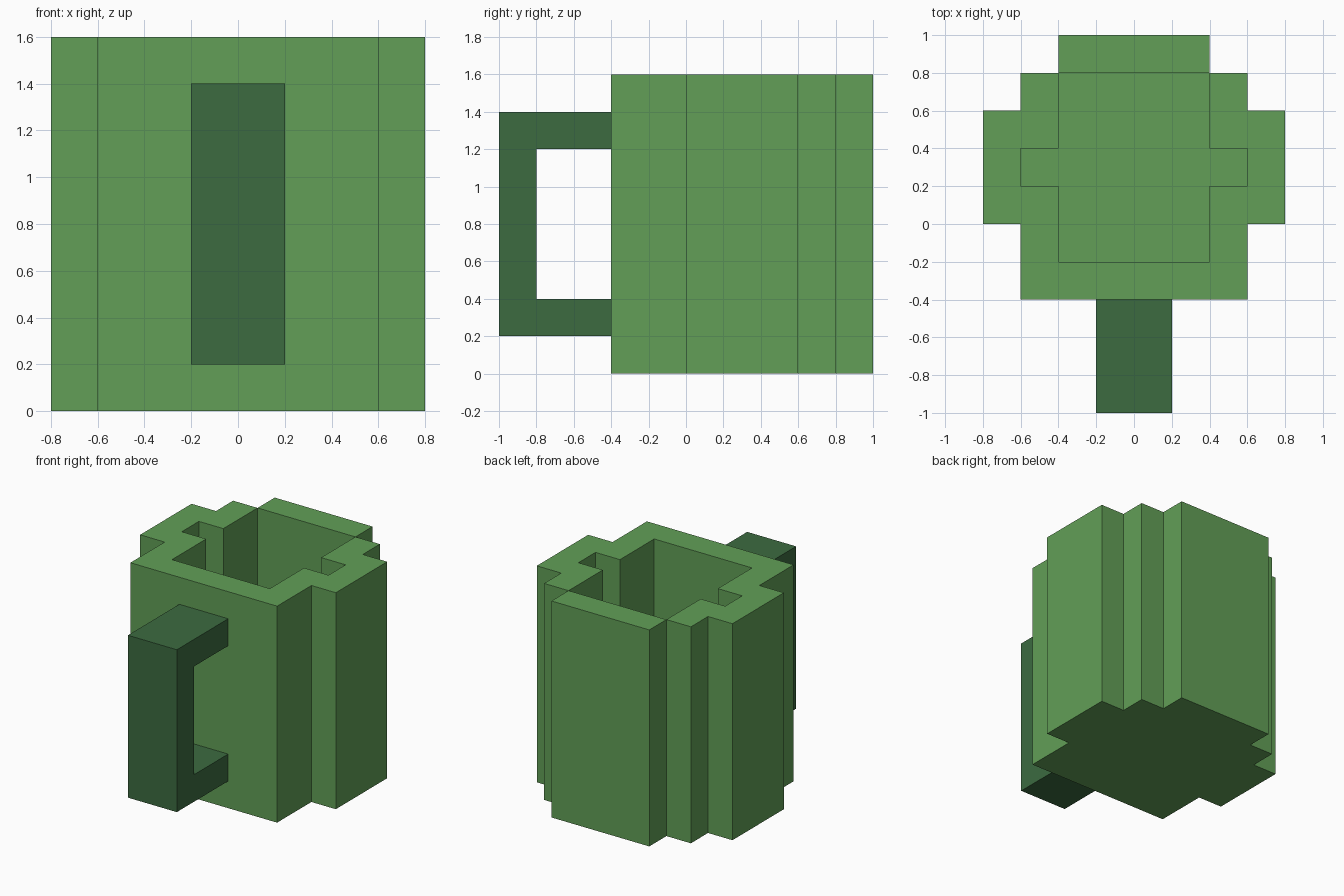
import bpy
import bmesh

cube = bpy.data.objects.get("Cube")
if cube:
    bpy.data.objects.remove(cube, do_unlink=True)

HEIGHT, FLOOR = 1.6, 0.2


def material(name, color):
    mat = bpy.data.materials.new(name)
    mat.use_nodes = True
    mat.diffuse_color = color
    bsdf = next(n for n in mat.node_tree.nodes if n.type == 'BSDF_PRINCIPLED')
    bsdf.inputs["Base Color"].default_value = color
    return mat


def finish(bm, name, mat):
    mesh = bpy.data.meshes.new(name)
    bm.to_mesh(mesh)
    bm.free()
    mesh.materials.append(mat)
    obj = bpy.data.objects.new(name, mesh)
    bpy.context.collection.objects.link(obj)
    return obj


def add_face(bm, points):
    return bm.faces.new([bm.verts.new(p) for p in points])


def add_walls(bm, loop, z0, z1):
    """Vertical walls facing out of a counter-clockwise loop."""
    for (ax, ay), (bx, by) in zip(loop, loop[1:] + loop[:1]):
        add_face(bm, [(ax, ay, z0), (bx, by, z0), (bx, by, z1), (ax, ay, z1)])


def mirrored(points):
    return [(-x, y) for x, y in reversed(points)]


light_green = material("light green", (0.122, 0.347, 0.095, 1))
dark_green = material("dark green", (0.045, 0.147, 0.051, 1))

# Cup: stepped outline and cavity, right halves mirrored to the left
outer = [(.6, -.4), (.6, 0), (.8, 0), (.8, .6), (.6, .6), (.6, .8), (.4, .8), (.4, 1)]
inner = [(.4, -.2), (.4, .2), (.6, .2), (.6, .4), (.4, .4), (.4, .8)]
outer_left, inner_left = mirrored(outer), mirrored(inner)
outer_loop, inner_loop = outer + outer_left, inner + inner_left

bm = bmesh.new()
add_walls(bm, outer_loop, 0, HEIGHT)
add_walls(bm, inner_loop[::-1], FLOOR, HEIGHT)
add_face(bm, [(x, y, 0) for x, y in outer_loop[::-1]])
add_face(bm, [(x, y, FLOOR) for x, y in inner_loop])

# Rim: the front and sides in one piece, the back strip in another
rim_front = outer_left[1:] + outer[:-1] + inner[-2::-1] + inner_left[:0:-1]
rim_back = [(.4, .8), (.4, 1), (-.4, 1), (-.4, .8)]
for rim in (rim_front, rim_back):
    add_face(bm, [(x, y, HEIGHT) for x, y in rim])
bmesh.ops.remove_doubles(bm, verts=bm.verts, dist=0.0001)
finish(bm, "cup_body", light_green)

# Handle: C-shaped side profile extruded across x
profile = [(-.4, .2), (-1, .2), (-1, 1.4), (-.4, 1.4),
           (-.4, 1.2), (-.8, 1.2), (-.8, .4), (-.4, .4)]
bm = bmesh.new()
side = add_face(bm, [(-.2, y, z) for y, z in profile])
extruded = bmesh.ops.extrude_face_region(bm, geom=[side], use_keep_orig=True)
bmesh.ops.translate(bm, vec=(.4, 0, 0),
                    verts=[g for g in extruded["geom"] if isinstance(g, bmesh.types.BMVert)])
bmesh.ops.recalc_face_normals(bm, faces=bm.faces)
finish(bm, "handle", dark_green)
